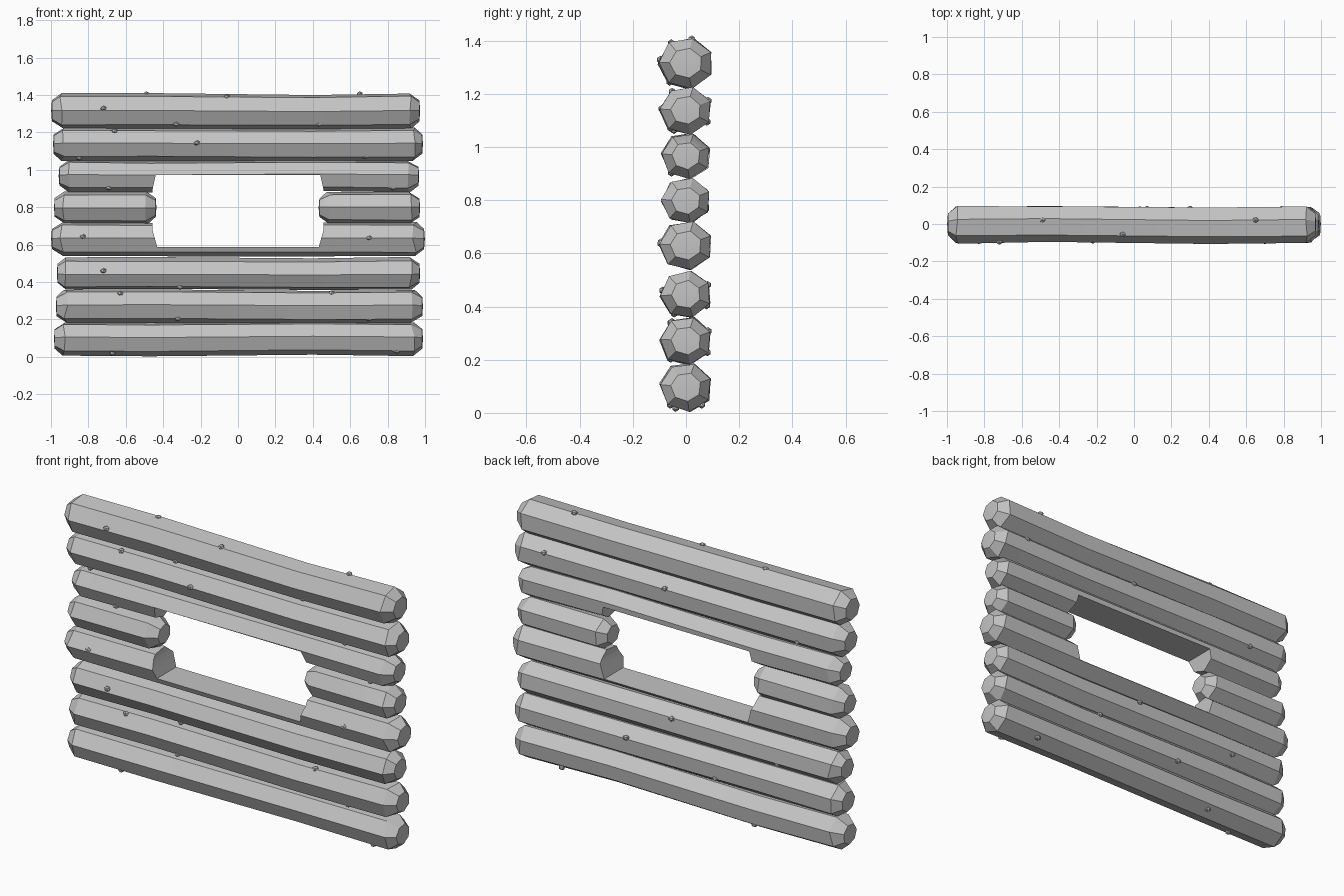
import bpy, bmesh, math, random
from mathutils import Vector

if "Cube" in bpy.data.objects:
    bpy.data.objects.remove(bpy.data.objects["Cube"])

random.seed(4)
SIDES = 7

wood = bpy.data.materials.new("grey_wood")
wood.diffuse_color = (0.55, 0.55, 0.55, 1)
wood.use_nodes = True
wood.node_tree.nodes["Principled BSDF"].inputs["Base Color"].default_value = wood.diffuse_color


def finish(bm, name):
    bmesh.ops.recalc_face_normals(bm, faces=bm.faces)
    mesh = bpy.data.meshes.new(name)
    bm.to_mesh(mesh)
    bm.free()
    mesh.materials.append(wood)
    ob = bpy.data.objects.new(name, mesh)
    bpy.context.collection.objects.link(ob)
    return ob


def smooth(ob):
    bpy.ops.object.select_all(action='DESELECT')
    ob.select_set(True)
    bpy.context.view_layer.objects.active = ob
    bpy.ops.object.shade_smooth_by_angle(angle=math.radians(30))


def log(name, x0, x1, z, r, rot, bends=()):
    """Uneven seven-sided log with blunt rounded ends."""
    bm = bmesh.new()
    cap = 0.05
    # x, radius factor, shift in y, shift in z
    stations = [(x0, 0.6, 0, 0), (x0 + cap, 1.02, 0, 0)]
    stations += [(x, 1.0, dy, dz) for x, dy, dz in bends]
    stations += [(x1 - cap, 1.02, 0, 0), (x1, 0.6, 0, 0)]
    rings = []
    for x, f, dy, dz in stations:
        ring = []
        for k in range(SIDES):
            a = math.pi + math.radians(rot) + k * math.tau / SIDES
            rr = r * f * random.uniform(0.975, 1.025)
            jx = random.uniform(-0.012, 0.012) if f > 1.01 else 0
            ring.append(bm.verts.new((x + jx, dy + rr * 1.07 * math.cos(a),
                                      z + dz + rr * math.sin(a))))
        rings.append(ring)
    for a, b in zip(rings, rings[1:]):
        for k in range(SIDES):
            n = (k + 1) % SIDES
            bm.faces.new((a[k], a[n], b[n], b[k]))
    # slightly domed end faces
    for ring, x, s in ((rings[0], x0, -1), (rings[-1], x1, 1)):
        tip = bm.verts.new((x + s * 0.004, 0, z))
        for k in range(SIDES):
            bm.faces.new((ring[k], ring[(k + 1) % SIDES], tip))
    return finish(bm, name)


# name, left end, right end, height, radius, rotation, bends
B = lambda l, r: ((-0.47, 0.004, l), (0.40, -0.005, r))
LOGS = [
    ("log_1", -0.98, 0.985, 0.097, 0.090, -6, B(-0.003, 0.004)),
    ("log_2", -0.97, 0.985, 0.271, 0.090, -4, B(0.002, -0.003)),
    ("log_3", -0.965, 0.97, 0.446, 0.087, 3, B(0.0, -0.003)),
    ("log_4_sill", -0.995, 0.995, 0.630, 0.092, -3, B(0, 0)),
    ("log_5_left", -0.98, -0.44, 0.798, 0.085, 2, ()),
    ("log_5_right", 0.435, 0.97, 0.798, 0.085, -3, ()),
    ("log_6_lintel", -0.955, 0.965, 0.967, 0.085, -5, B(-0.002, 0.004)),
    ("log_7", -0.985, 0.985, 1.138, 0.089, -3, B(0.0, -0.003)),
    ("log_8", -0.995, 0.97, 1.316, 0.095, -1, B(0.0, -0.006)),
]
logs = {row[0]: log(*row) for row in LOGS}

# window opening cut into the logs above and below it
profile = [(0.432, 0.588), (0.458, 0.68), (0.458, 0.89), (0.44, 0.973)]
outline = profile + [(-x, z) for x, z in reversed(profile)]
bm = bmesh.new()
face = bm.faces.new([bm.verts.new((x, -0.3, z)) for x, z in outline])
ext = bmesh.ops.extrude_face_region(bm, geom=[face])
for v in ext["geom"]:
    if isinstance(v, bmesh.types.BMVert):
        v.co.y = 0.3
cutter = finish(bm, "window_cutter")
cutter.hide_render = True
for name in ("log_4_sill", "log_6_lintel"):
    ob = logs[name]
    mod = ob.modifiers.new("window", 'BOOLEAN')
    mod.operation = 'DIFFERENCE'
    mod.solver = 'EXACT'
    mod.object = cutter
    bpy.context.view_layer.objects.active = ob
    bpy.ops.object.modifier_apply(modifier=mod.name)
bpy.data.objects.remove(cutter)
for ob in logs.values():
    smooth(ob)

# small knots: log -> (x, angle around the log; 180 is front, 90 is top)
KNOTS = {
    "log_1": [(-0.67, 245), (0.85, 230), (0.7, 310), (-0.45, 310)],
    "log_2": [(-0.63, 128), (0.5, 125), (-0.32, 231), (0.7, 231), (0.3, 25), (-0.23, 330)],
    "log_3": [(-0.72, 170), (-0.31, 240), (0.03, 25), (-0.6, 330)],
    "log_4_sill": [(-0.83, 172), (0.7, 176)],
    "log_6_lintel": [(-0.69, 231), (0.83, 231)],
    "log_7": [(-0.66, 125), (-0.22, 176), (0.68, 231), (-0.85, 240),
              (0.79, 25), (0.07, 25), (-0.72, 330)],
    "log_8": [(-0.72, 172), (-0.06, 125), (0.65, 77), (-0.49, 77),
              (0.43, 231), (-0.33, 231)],
}
heights = {row[0]: (row[3], row[4]) for row in LOGS}
bm = bmesh.new()
for name, spots in KNOTS.items():
    z, r = heights[name]
    for x, deg in spots:
        a = math.radians(deg)
        made = bmesh.ops.create_icosphere(bm, subdivisions=1, radius=0.015)
        spot = Vector((x, r * 1.02 * math.cos(a), z + r * 0.96 * math.sin(a)))
        for v in made["verts"]:
            v.co.x *= 1.2
            v.co += spot
smooth(finish(bm, "knots"))
